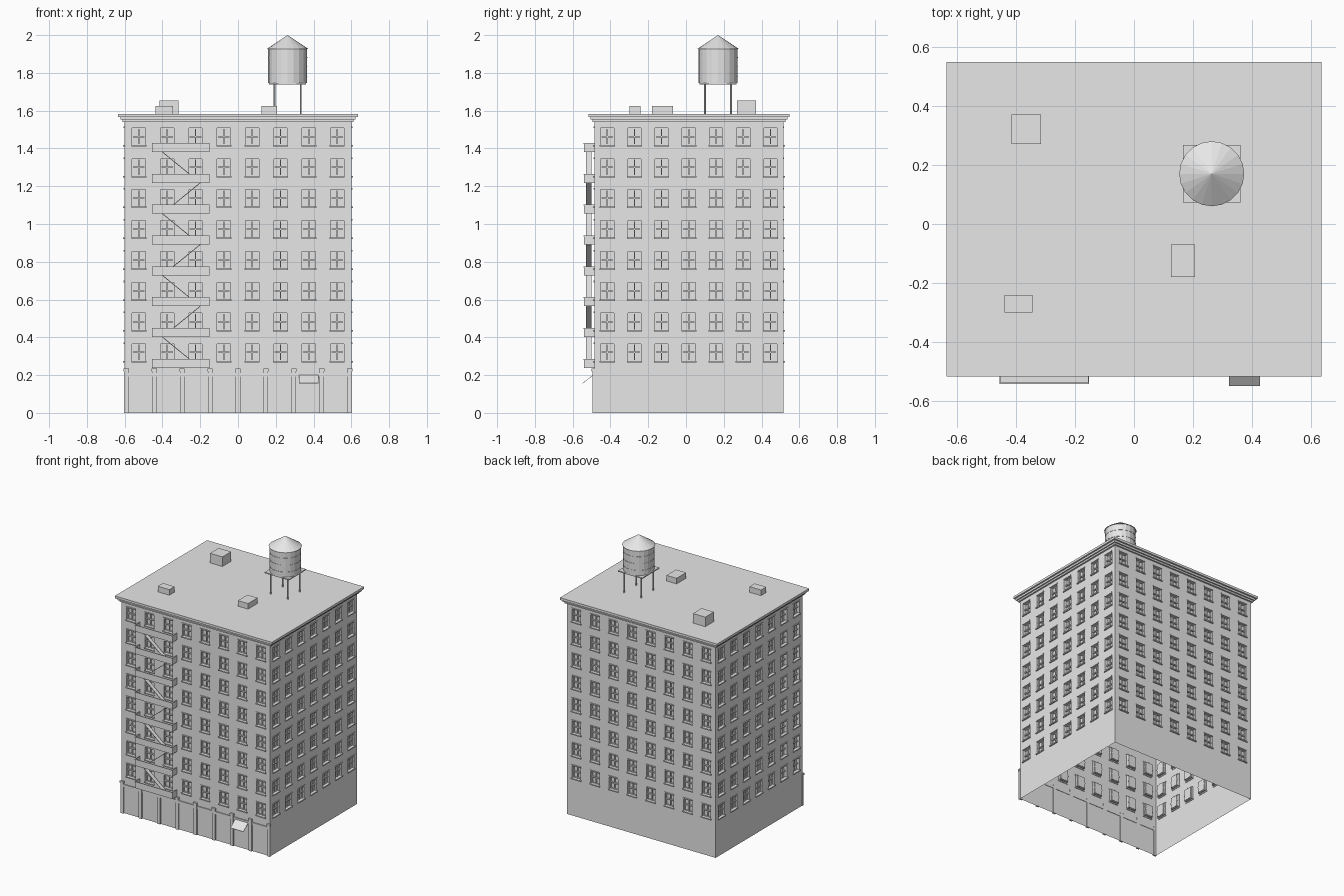
import bpy, bmesh, math
from mathutils import Matrix, Vector

cube = bpy.data.objects.get("Cube")
if cube:
    bpy.data.objects.remove(cube)

grey = bpy.data.materials.new("plain grey")
grey.use_nodes = True
grey.diffuse_color = (0.8, 0.8, 0.8, 1)
grey.node_tree.nodes["Principled BSDF"].inputs["Base Color"].default_value = (0.8, 0.8, 0.8, 1)


def finish(bm, name):
    mesh = bpy.data.meshes.new(name)
    bm.to_mesh(mesh)
    bm.free()
    mesh.materials.append(grey)
    ob = bpy.data.objects.new(name, mesh)
    bpy.context.collection.objects.link(ob)
    return ob


def box(bm, lo, hi, place=Matrix()):
    lo, hi = Vector(lo), Vector(hi)
    m = place @ Matrix.Translation((lo + hi) / 2) @ Matrix.Diagonal((*(hi - lo), 1))
    bmesh.ops.create_cube(bm, size=1, matrix=m)


def cone(bm, r1, r2, z0, z1, x, y, sides):
    bmesh.ops.create_cone(bm, cap_ends=True, segments=sides, radius1=r1, radius2=r2,
                          depth=z1 - z0, matrix=Matrix.Translation((x, y, (z0 + z1) / 2)))


# Overall dimensions
HX, HY, CY = 0.6, 0.5, 0.015
FRONT = CY - HY
EAVES, ROOF = 1.56, 1.583
WIN_W, WIN_H, FLOORS, STOREY, FIRST = 0.035, 0.09, 8, 0.1633, 0.275
sills = [FIRST + STOREY * i for i in range(FLOORS)]

# Walls with recessed windows, plus sills, lintels and glazing bars
walls, trim, bars = bmesh.new(), bmesh.new(), bmesh.new()
for side in range(4):
    half, dist, count, pitch = (HX, HY, 8, 0.15) if side % 2 == 0 else (HY, HX, 7, 0.144)
    place = (Matrix.Translation((0, CY, 0)) @ Matrix.Rotation(side * math.pi / 2, 4, 'Z')
             @ Matrix.Translation((0, -dist, 0)))
    centres = [(i - (count - 1) / 2) * pitch for i in range(count)]
    us = [-half] + [c + s * WIN_W for c in centres for s in (-1, 1)] + [half]
    zs = [0] + [z + h for z in sills for h in (0, WIN_H)] + [EAVES]
    grid = [[walls.verts.new(place @ Vector((u, 0, z))) for u in us] for z in zs]
    panes = []
    for j in range(len(zs) - 1):
        for i in range(len(us) - 1):
            f = walls.faces.new((grid[j][i], grid[j][i + 1], grid[j + 1][i + 1], grid[j + 1][i]))
            if i % 2 and j % 2:
                panes.append(f)
    walls.normal_update()
    bmesh.ops.inset_individual(walls, faces=panes, thickness=0, depth=-0.014)
    bmesh.ops.inset_individual(walls, faces=panes, thickness=0.006, depth=0)
    bmesh.ops.inset_individual(walls, faces=panes, thickness=0, depth=-0.006)
    for c in centres:
        for z in sills:
            box(trim, (c - 0.04, -0.008, z - 0.008), (c + 0.04, 0.004, z), place)
            box(trim, (c - 0.038, -0.005, z + WIN_H), (c + 0.038, 0.004, z + WIN_H + 0.008), place)
            mid = z + WIN_H / 2
            box(bars, (c - 0.003, 0.012, z), (c + 0.003, 0.02, z + WIN_H), place)
            box(bars, (c - WIN_W, 0.01, mid - 0.004), (c + WIN_W, 0.02, mid + 0.004), place)
bmesh.ops.remove_doubles(walls, verts=walls.verts, dist=0.00001)
finish(walls, "walls")
finish(trim, "window_sills_and_lintels")
finish(bars, "window_bars")

# Stepped cornice and roof slab
bm = bmesh.new()
for out, z0, z1 in ((0.012, 1.54, 1.552), (0.022, 1.552, 1.566), (0.034, 1.566, ROOF)):
    box(bm, (-HX - out, FRONT - out * 0.9, z0), (HX + out, CY + HY + out, z1))
finish(bm, "cornice_and_roof")

# Shopfront pilasters and lintels
bm = bmesh.new()
for i in range(9):
    x = -0.592 + i * 0.148
    box(bm, (x - 0.012, FRONT - 0.01, 0), (x + 0.012, FRONT + 0.003, 0.22))
    box(bm, (x - 0.014, FRONT - 0.014, 0.22), (x + 0.014, FRONT + 0.003, 0.235))
    if i < 8:
        box(bm, (x + 0.012, FRONT - 0.007, 0.192), (x + 0.136, FRONT + 0.003, 0.212))
finish(bm, "shopfront")

# Sloping awning
bm = bmesh.new()
slope = ((FRONT - 0.008, 0.2), (-0.548, 0.158))
top = [(0.322, *slope[0]), (0.322, *slope[1]), (0.427, *slope[1]), (0.427, *slope[0])]
face = bm.faces.new([bm.verts.new(p) for p in top])
low = bmesh.ops.extrude_face_region(bm, geom=[face])
bmesh.ops.translate(bm, vec=(0, 0, -0.003),
                    verts=[v for v in low["geom"] if isinstance(v, bmesh.types.BMVert)])
bmesh.ops.recalc_face_normals(bm, faces=bm.faces)
finish(bm, "awning")

# Fire escape landings
X0, X1, Y0 = -0.455, -0.152, -0.54
bm = bmesh.new()
landings = [0.238 + STOREY * i for i in range(FLOORS)]
for z in landings:
    top = z + 0.048
    box(bm, (X0, Y0, z), (X1, FRONT, z + 0.005))
    box(bm, (X0, Y0, z), (X1, Y0 + 0.003, top))
    for x in (X0, X1 - 0.003):
        box(bm, (x, Y0, z), (x + 0.003, FRONT, top))
    box(bm, (X0, Y0 - 0.002, top - 0.005), (X1, Y0 + 0.004, top))
finish(bm, "fire_escape_landings")

# Fire escape zigzag stairs
bm = bmesh.new()
for i, (z0, z1) in enumerate(zip(landings, landings[1:])):
    xa, xb = (-0.2, -0.4) if i % 2 == 0 else (-0.4, -0.2)
    run, rise = xb - xa, z1 - z0
    place = (Matrix.Translation(((xa + xb) / 2, -0.515, (z0 + z1) / 2))
             @ Matrix.Rotation(-math.atan(rise / run), 4, 'Y'))
    length = math.hypot(run, rise) / 2
    box(bm, (-length, -0.014, -0.002), (length, 0.014, 0.002), place)
finish(bm, "fire_escape_stairs")

# Rooftop housings
for name, lo, hi in (("stair_housing", (-0.415, 0.27), (-0.315, 0.37, 1.653)),
                     ("front_vent", (0.125, -0.18), (0.207, -0.07, 1.624)),
                     ("side_vent", (-0.438, -0.3), (-0.344, -0.24, 1.624))):
    bm = bmesh.new()
    box(bm, (*lo, ROOF - 0.005), hi)
    finish(bm, name)

# Water tank on legs
TX, TY = 0.263, 0.17
bm = bmesh.new()
for sx in (-1, 1):
    for sy in (-1, 1):
        cone(bm, 0.005, 0.005, ROOF - 0.003, 1.74, TX + sx * 0.069, TY + sy * 0.069, 8)
finish(bm, "tank_legs")
bm = bmesh.new()
box(bm, (TX - 0.098, TY - 0.098, 1.738), (TX + 0.098, TY + 0.098, 1.746))
finish(bm, "tank_platform")
bm = bmesh.new()
cone(bm, 0.103, 0.103, 1.746, 1.927, TX, TY, 20)
finish(bm, "tank_barrel")
bm = bmesh.new()
for z in (1.78, 1.83, 1.88):
    cone(bm, 0.105, 0.105, z, z + 0.004, TX, TY, 20)
finish(bm, "tank_hoops")
bm = bmesh.new()
cone(bm, 0.11, 0, 1.927, 2.0, TX, TY, 20)
finish(bm, "tank_roof")
